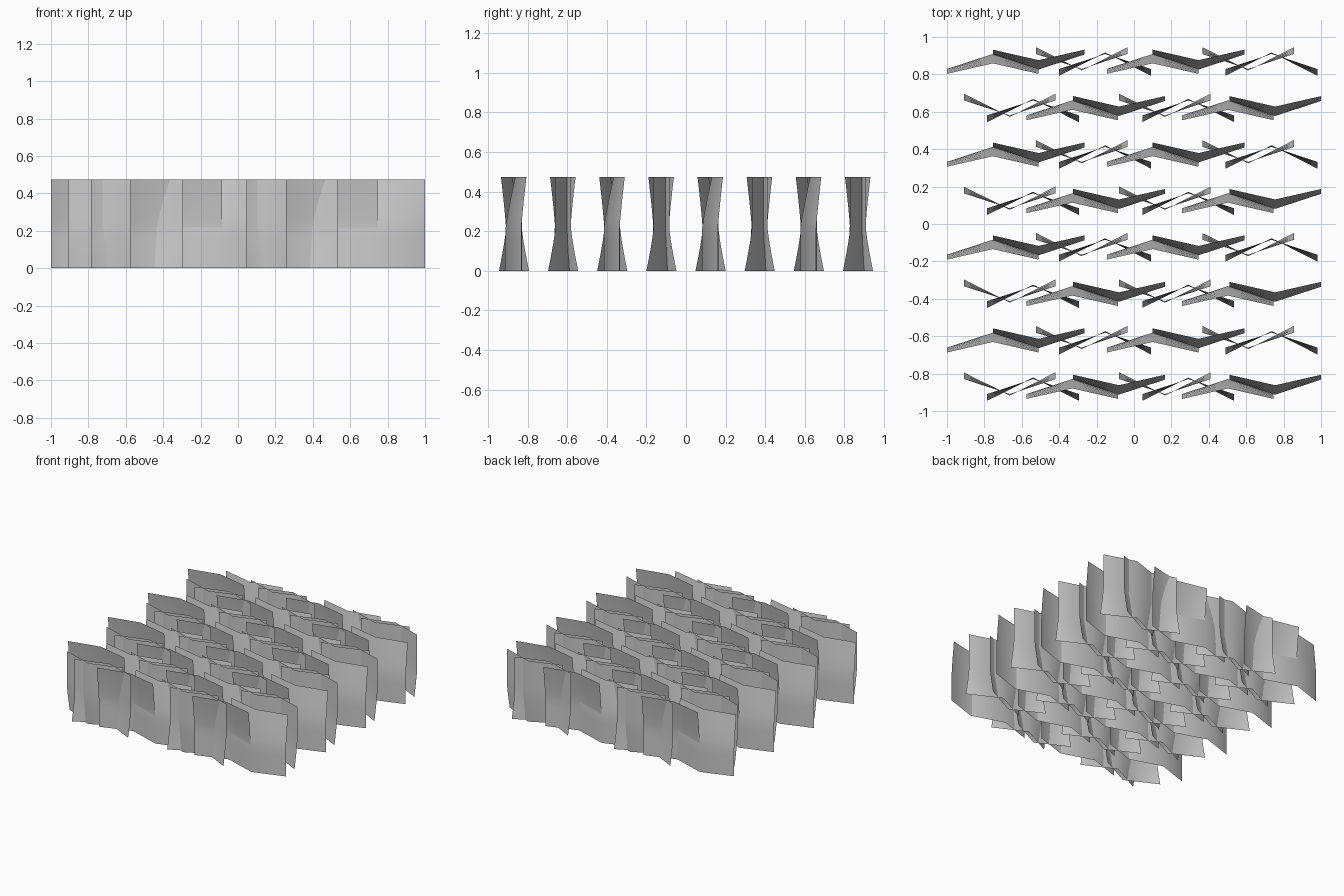
import bpy

if "Cube" in bpy.data.objects:
    bpy.data.objects.remove(bpy.data.objects["Cube"])

H, W, WAIST = 0.475, 0.49, 0.21
ZS = [0, 0.05, 0.1, 0.15, WAIST, 0.25, 0.3, 0.36, 0.42, H]


def sheet_mesh(name, sign, top_lean, bottom_lean, shift=0.0):
    """Folded sheet (two panels); leans are (tip, fold) offsets away from the waist."""
    verts, faces = [], []
    for z in ZS:
        if z > WAIST:
            lean, t = top_lean, (z - WAIST) / (H - WAIST)
        else:
            lean, t = bottom_lean, (WAIST - z) / WAIST
        t = t ** 1.2
        tip = sign * (-0.04 + lean[0] * t) + shift
        fold = sign * (0.04 + lean[1] * t) + shift
        verts += [(0, tip, z), (W / 2, fold, z), (W, tip, z)]
    for r in range(len(ZS) - 1):
        for c in range(2):
            a = 3 * r + c
            faces.append((a, a + 1, a + 4, a + 3))
    me = bpy.data.meshes.new(name)
    me.from_pydata(verts, [], faces)
    me.shade_smooth()
    return me


TOP, BOTTOM, NONE = (-0.026, -0.05), (-0.036, 0.008), (0, 0)

# sheet kinds: mesh, left-end x in even rows, left-end x in odd rows
kinds = [
    (sheet_mesh("upper_front_sheet", 1, TOP, NONE), (-1.0, -0.145), (-0.575, 0.257)),
    (sheet_mesh("upper_back_sheet", -1, TOP, NONE, -0.003), (-0.755, 0.10), (-0.325, 0.51)),
    (sheet_mesh("lower_front_sheet", 1, NONE, BOTTOM), (-0.40, 0.49), (-0.785, 0.045)),
    (sheet_mesh("lower_back_sheet", -1, NONE, BOTTOM), (-0.525, 0.365), (-0.91, -0.08)),
]

# eight staggered rows, back to front
for row in range(8):
    y = 0.869 - 0.2483 * row
    for me, even, odd in kinds:
        for x in (odd if row % 2 else even):
            ob = bpy.data.objects.new(me.name, me)
            ob.location = (x, y, 0)
            bpy.context.collection.objects.link(ob)
